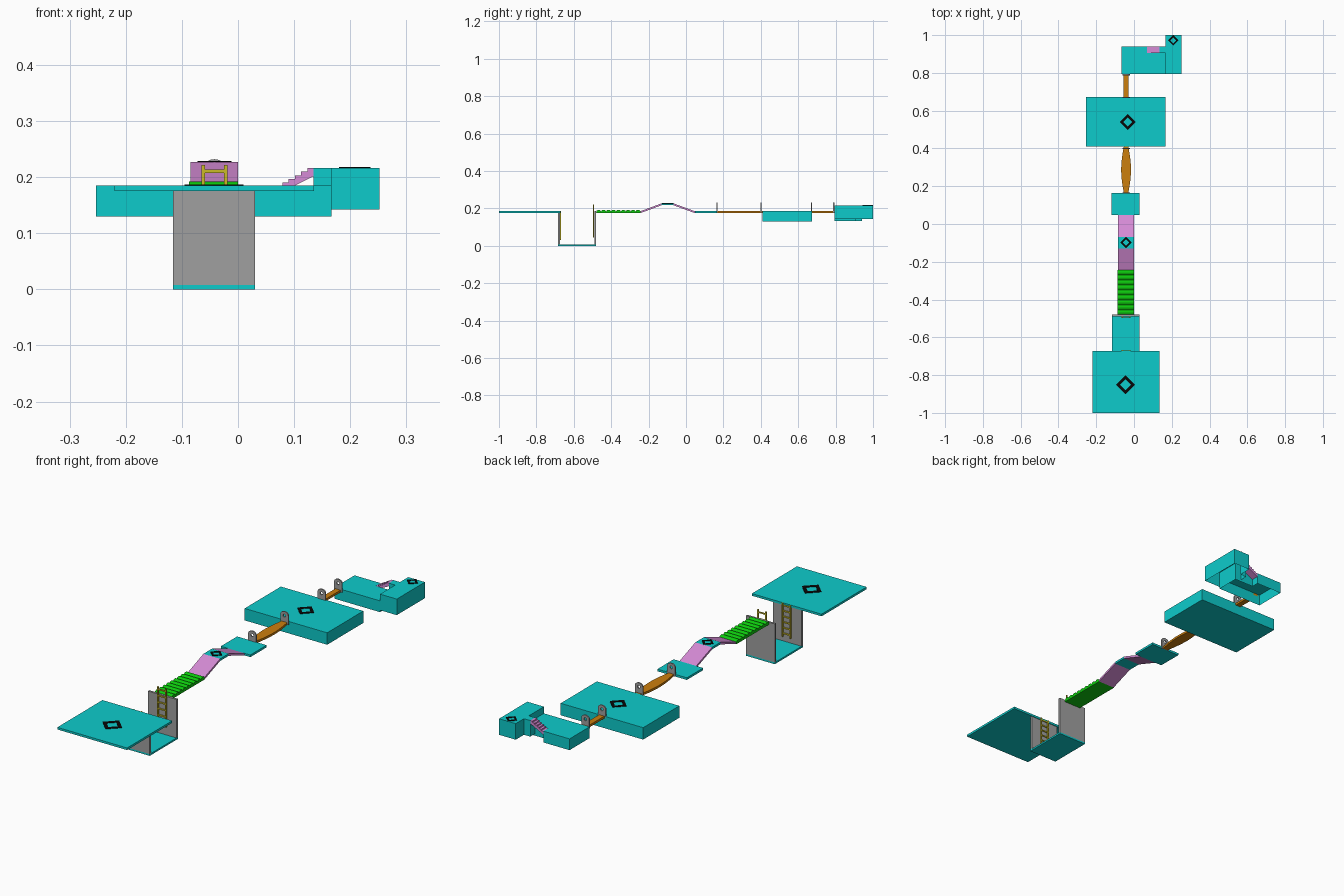
import bpy, bmesh, math
from mathutils import Vector

cube = bpy.data.objects.get("Cube")
if cube:
    bpy.data.objects.remove(cube, do_unlink=True)


def material(name, r, g, b):
    m = bpy.data.materials.new(name)
    m.use_nodes = True
    m.diffuse_color = (r, g, b, 1)
    bsdf = next(n for n in m.node_tree.nodes if n.type == 'BSDF_PRINCIPLED')
    bsdf.inputs["Base Color"].default_value = (r, g, b, 1)
    return m


TEAL = material("teal", 0.004, 0.6, 0.6)
GREEN = material("green", 0.004, 0.6, 0.004)
PINK = material("orchid", 0.67, 0.26, 0.67)
GREY = material("grey", 0.35, 0.35, 0.35)
ORANGE = material("orange", 0.6, 0.21, 0.004)
YELLOW = material("yellow", 0.6, 0.5, 0.02)
BLACK = material("black", 0.002, 0.002, 0.002)

# Where a profile point (u, v) at depth w lands for each extrusion axis
PLACE = {
    'x': lambda u, v, w: Vector((w, u, v)),
    'y': lambda u, v, w: Vector((u, w, v)),
    'z': lambda u, v, w: Vector((u, v, w)),
}


def prism(name, mat, axis, start, end, outline, hole=None, open_base=False):
    """Extrude an outline, with an optional hole, along one axis."""
    place = PLACE[axis]
    bm = bmesh.new()
    loops = [[bm.verts.new(place(u, v, start)) for u, v in loop]
             for loop in (outline, hole) if loop]
    if hole:
        edges = [bm.edges.new((l[i - 1], l[i])) for l in loops for i in range(len(l))]
        bmesh.ops.triangle_fill(bm, use_beauty=True, edges=edges,
                                normal=place(0, 0, 1))
    else:
        bm.faces.new(loops[0])
    base = list(bm.faces)
    res = bmesh.ops.extrude_face_region(bm, geom=base, use_keep_orig=True)
    moved = [g for g in res["geom"] if isinstance(g, bmesh.types.BMVert)]
    bmesh.ops.translate(bm, verts=moved, vec=place(0, 0, end - start))
    bmesh.ops.recalc_face_normals(bm, faces=bm.faces[:])
    if open_base:
        low = [f for f in bm.faces if all(abs(v.co.z - start) < 1e-5 for v in f.verts)]
        bmesh.ops.delete(bm, geom=low, context='FACES_ONLY')
    mesh = bpy.data.meshes.new(name)
    bm.to_mesh(mesh)
    bm.free()
    mesh.materials.append(mat)
    ob = bpy.data.objects.new(name, mesh)
    bpy.context.collection.objects.link(ob)
    return ob


def rect(u0, u1, v0, v1):
    return [(u0, v0), (u1, v0), (u1, v1), (u0, v1)]


def box(name, mat, x0, x1, y0, y1, z0, z1):
    return prism(name, mat, 'z', z0, z1, rect(x0, x1, y0, y1))


def circle(cx, cy, rx, ry, n, a0=0.0, a1=2 * math.pi, closed=True):
    steps = n if closed else n - 1
    return [(cx + rx * math.cos(a0 + (a1 - a0) * i / steps),
             cy + ry * math.sin(a0 + (a1 - a0) * i / steps)) for i in range(n)]


DECK = 0.185        # walking height
UNDER = 0.175       # underside of the thin decks
MID = -0.042        # centre line of the course

# Start deck, and the pit behind it
box("start_deck", TEAL, -0.22, 0.135, -1, -0.672, UNDER, DECK)
box("pit_floor", TEAL, -0.116, 0.03, -0.685, -0.48, 0, 0.008)
box("pit_front_wall", GREY, -0.116, 0.03, -0.685, -0.675, 0.008, UNDER)
box("pit_back_wall", GREY, -0.116, 0.03, -0.49, -0.48, 0.008, DECK)


# Ladders on the pit walls
def ladder(name, y, z0, z1, rungs):
    for side, tag in ((-1, "right"), (1, "left")):
        x = MID + side * 0.02
        box(name + "_rail_" + tag, YELLOW, x - 0.003, x + 0.003,
            y - 0.003, y + 0.003, z0, z1)
    for i in range(rungs):
        z = z0 + (z1 - z0) * (i + 0.6) / rungs
        box(f"{name}_rung_{i + 1}", YELLOW, MID - 0.02, MID + 0.02,
            y - 0.002, y + 0.002, z - 0.003, z + 0.003)


ladder("front_ladder", -0.671, 0.03, DECK, 6)
ladder("back_ladder", -0.494, 0.045, 0.222, 6)

# Ribbed walkway: flat underside, rounded ridges on top
BUMPS, Y0, Y1 = 9, -0.48, -0.243
pitch = (Y1 - Y0) / BUMPS
ridge = [(Y1, UNDER), (Y0, UNDER)]
for i in range(BUMPS):
    cy = Y0 + pitch * (i + 0.5)
    ridge += circle(cy, 0.183, pitch * 0.48, 0.009, 7, math.pi, 0, closed=False)
prism("ribbed_walkway", GREEN, 'x', -0.087, 0.0, ridge)


# Raised bridge: ramp up, flat top, ramp down
def slab(name, mat, y0, z0, y1, z1, t=0.01):
    prism(name, mat, 'x', -0.085, 0.0,
          [(y0, z0 - t), (y1, z1 - t), (y1, z1), (y0, z0)])


TOP = 0.227
slab("ramp_up", PINK, Y1, DECK, -0.13, TOP)
slab("bridge_top", TEAL, -0.13, TOP, -0.068, TOP)
slab("ramp_down", PINK, -0.068, TOP, 0.047, DECK)

# Middle decks
box("small_deck", TEAL, -0.12, 0.03, 0.047, 0.165, UNDER, DECK)
box("large_deck", TEAL, -0.253, 0.167, 0.41, 0.673, 0.13, DECK)

# Balance beams, the first one swelling in the middle
B0, B1, N = 0.165, 0.41, 9
edge = []
for i in range(N):
    t = i / (N - 1)
    edge.append((0.012 + 0.014 * math.sin(math.pi * t), B0 + (B1 - B0) * t))
prism("swelling_beam", ORANGE, 'z', UNDER, DECK,
      [(MID + w, y) for w, y in edge] + [(MID - w, y) for w, y in reversed(edge)])
box("straight_beam", ORANGE, MID - 0.013, MID + 0.013, 0.673, 0.795, UNDER, DECK)

# Round-topped posts with a hole, at each beam end
arch = [(MID - 0.02, UNDER), (MID + 0.02, UNDER)]
arch += circle(MID, 0.217, 0.02, 0.015, 9, 0, math.pi, closed=False)
for i, y in enumerate((0.165, 0.4, 0.67, 0.79)):
    prism(f"beam_post_{i + 1}", GREY, 'y', y - 0.003, y + 0.003, arch,
          hole=circle(MID, 0.213, 0.007, 0.007, 10))

# Final deck with a stair notch, and the higher block beside it
SX0, SX1, SY0, SY1 = 0.068, 0.135, 0.905, 0.94
prism("final_deck", TEAL, 'z', 0.133, DECK,
      [(-0.065, 0.795), (0.167, 0.795), (0.167, SY0), (SX0, SY0),
       (SX0, SY1), (-0.065, SY1)], open_base=True)
HIGH = 0.216
prism("finish_block", TEAL, 'z', 0.142, HIGH,
      [(0.167, 0.795), (0.252, 0.795), (0.252, 1), (0.167, 1),
       (0.167, SY1), (SX1, SY1), (SX1, SY0), (0.167, SY0)], open_base=True)

# Stairs with a sloping underside
STEPS = 6
run, rise = (SX1 - SX0) / STEPS, (HIGH - 0.178) / STEPS
tread = [(SX1, HIGH - 0.014), (SX0, 0.168)]
for i in range(STEPS):
    z = 0.178 + rise * (i + 1)
    tread += [(SX0 + run * i, z), (SX0 + run * (i + 1), z)]
prism("stairs", PINK, 'y', SY0, SY1, tread)

# Diamond markers on the decks
for name, x, y, z, r in (("start", -0.045, -0.85, DECK, 0.05),
                         ("bridge", MID, -0.098, TOP, 0.03),
                         ("deck", -0.033, 0.54, DECK, 0.043),
                         ("finish", 0.208, 0.972, HIGH, 0.028)):
    prism(name + "_marker", BLACK, 'z', z, z + 0.002,
          circle(x, y, r, r, 4), hole=circle(x, y, r * 0.58, r * 0.58, 4))
